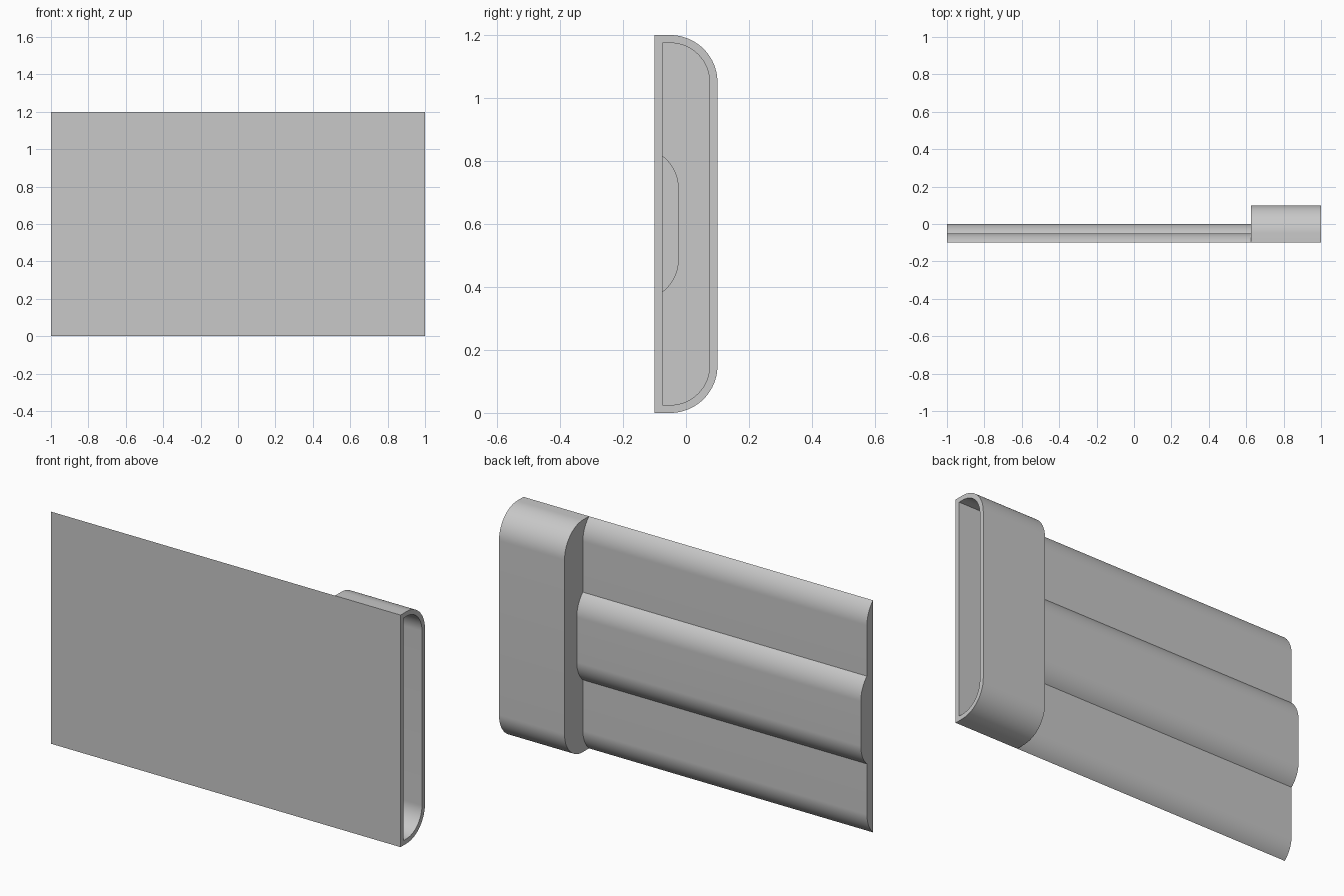
import bpy, bmesh
from math import acos, cos, sin, pi

MID = 0.6      # height of the symmetry plane
R = 0.15       # outer corner radius
WALL = 0.025   # wall thickness

cube = bpy.data.objects.get("Cube")
if cube:
    bpy.data.objects.remove(cube, do_unlink=True)

grey = bpy.data.materials.new("plain grey")
grey.use_nodes = True
colour = (0.58, 0.58, 0.58, 1)
grey.diffuse_color = colour
grey.node_tree.nodes["Principled BSDF"].inputs["Base Color"].default_value = colour


def arc(cy, cz, r, end, steps=20):
    return [(cy + r * cos(end * i / steps), cz + r * sin(end * i / steps))
            for i in range(steps + 1)]


def extrude_profile(name, upper, x0, x1):
    """Mirror the upper half of a (y, z) profile about MID and extrude it along x."""
    loop = upper + [(y, 2 * MID - z) for y, z in reversed(upper)]
    bm = bmesh.new()
    face = bm.faces.new([bm.verts.new((x0, y, z)) for y, z in loop])
    new = bmesh.ops.extrude_face_region(bm, geom=[face])["geom"]
    for v in new:
        if isinstance(v, bmesh.types.BMVert):
            v.co.x = x1
    bmesh.ops.recalc_face_normals(bm, faces=bm.faces)
    mesh = bpy.data.meshes.new(name)
    bm.to_mesh(mesh)
    bm.free()
    mesh.materials.append(grey)
    ob = bpy.data.objects.new(name, mesh)
    bpy.context.collection.objects.link(ob)
    return ob


def combine(target, tool, operation):
    tool.hide_render = True
    mod = target.modifiers.new(tool.name, 'BOOLEAN')
    mod.operation = operation
    mod.solver = 'EXACT'
    mod.object = tool
    bpy.context.view_layer.objects.active = target
    bpy.ops.object.modifier_apply(modifier=mod.name)
    bpy.data.objects.remove(tool, do_unlink=True)


# Flat panel with rounded long edges and a raised central channel
cut = acos(0.1 / R)
edge_z = 2 * MID - R * sin(cut)
ridge_z = 0.715
panel = extrude_profile("panel_with_sleeve",
                        arc(-0.15, ridge_z, R, cut) + arc(-0.2, edge_z, R, cut),
                        -1, 0.64)

# Deep sleeve at the left end
sleeve = extrude_profile("sleeve", arc(-0.05, 1.05, R, pi / 2) + [(-0.1, 1.2)], 0.625, 1)
combine(panel, sleeve, 'UNION')

# Open pocket in the sleeve
pocket = extrude_profile("pocket", arc(-0.05, 1.05, R - WALL, pi / 2) + [(-0.075, 1.175)],
                         0.625 + WALL, 1.1)
combine(panel, pocket, 'DIFFERENCE')

# Hollow channel running on from the pocket inside the ridge
channel = extrude_profile("channel", arc(-0.15, ridge_z, R - WALL, acos(0.6)),
                          -1 + WALL, 0.7)
combine(panel, channel, 'DIFFERENCE')

bpy.ops.object.select_all(action='DESELECT')
panel.select_set(True)
bpy.context.view_layer.objects.active = panel
bpy.ops.object.shade_smooth_by_angle(angle=pi / 6)
